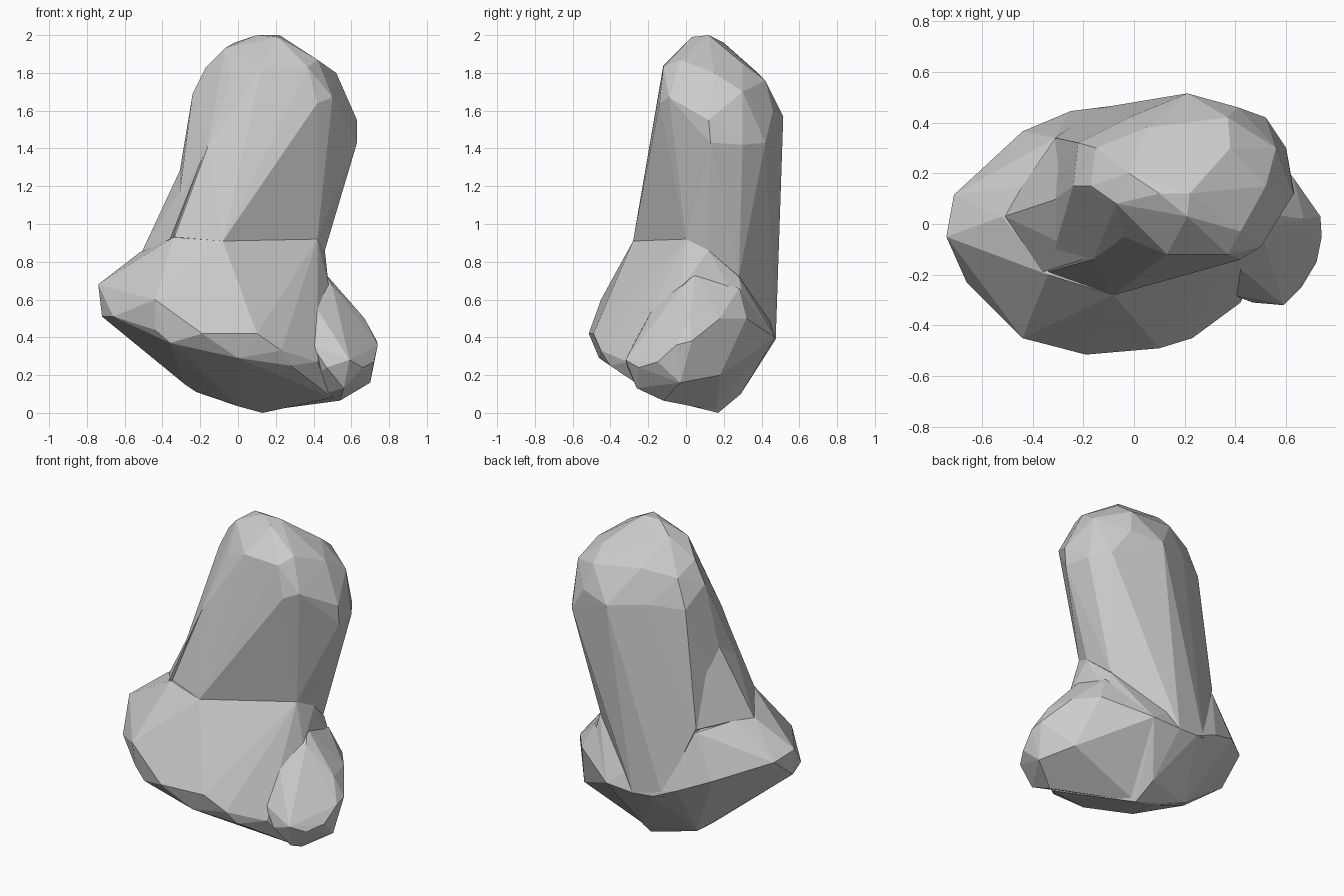
import bpy, bmesh

stone = bpy.data.materials.new("grey stone")
stone.diffuse_color = (0.6, 0.6, 0.6, 1)


def hull(name, points):
    """Faceted stone mass wrapped tightly around a few corner points."""
    bm = bmesh.new()
    for p in points:
        bm.verts.new(p)
    res = bmesh.ops.convex_hull(bm, input=bm.verts)
    loose = {g for g in res["geom_interior"] + res["geom_unused"]
             if isinstance(g, bmesh.types.BMVert)}
    bmesh.ops.delete(bm, geom=list(loose), context='VERTS')
    bmesh.ops.recalc_face_normals(bm, faces=bm.faces)
    me = bpy.data.meshes.new(name)
    bm.to_mesh(me)
    bm.free()
    me.materials.append(stone)
    ob = bpy.data.objects.new(name, me)
    bpy.context.collection.objects.link(ob)
    return ob


# Tall leaning column, running down the back into the foot
column = hull("rock_column", [
    (0.10, 0.12, 2.0), (0.21, 0.03, 1.99), (0.22, 0.12, 2.0), (-0.02, 0.2, 1.96),
    (-0.07, 0.08, 1.93), (-0.17, 0.15, 1.83), (-0.04, -0.05, 1.76), (-0.15, 0.3, 1.76),
    (0.13, -0.12, 1.84), (0.37, -0.12, 1.83), (0.42, -0.03, 1.87), (0.38, 0.3, 1.85),
    (0.37, 0.42, 1.76), (0.05, 0.38, 1.80), (0.52, 0.15, 1.8), (0.56, 0.3, 1.70),
    (0.50, -0.09, 1.67), (0.42, -0.14, 1.64), (0.63, 0.12, 1.55), (0.63, 0.13, 1.43),
    (0.60, 0.30, 1.42), (0.52, 0.42, 1.43), (0.41, 0.46, 1.6), (0.21, 0.515, 1.57),
    (-0.02, 0.42, 1.6), (-0.24, 0.15, 1.69), (-0.22, 0.32, 1.58), (-0.16, -0.14, 1.41),
    (-0.30, 0.10, 1.30), (-0.08, -0.28, 0.91), (-0.34, -0.19, 0.92), (-0.38, 0.05, 0.85),
    (-0.31, 0.34, 0.85), (0.42, 0.0, 0.92), (0.46, 0.12, 0.86), (0.41, 0.28, 0.72),
    (0.05, 0.475, 0.39), (-0.15, 0.455, 0.41), (-0.1, -0.2, 0.5),
])

# Broad tilted foot with the wing on the left
foot = hull("rock_foot", [
    (-0.08, -0.28, 0.91), (-0.34, -0.2, 0.93), (-0.52, 0.03, 0.85), (-0.44, 0.15, 0.86),
    (-0.31, 0.34, 0.82), (0.42, 0.0, 0.92), (0.46, 0.12, 0.86), (0.42, 0.28, 0.72),
    (-0.74, -0.05, 0.68), (-0.71, 0.115, 0.65), (-0.72, -0.06, 0.51), (-0.66, -0.23, 0.51),
    (-0.44, -0.45, 0.60), (-0.44, -0.42, 0.44), (-0.19, -0.515, 0.42), (-0.36, -0.44, 0.37),
    (0.10, -0.49, 0.42), (0.0, -0.46, 0.29), (0.23, -0.45, 0.33), (0.28, -0.4, 0.25),
    (0.42, -0.31, 0.27), (0.48, -0.02, 0.67), (0.46, 0.32, 0.5), (0.24, 0.47, 0.40),
    (0.05, 0.475, 0.39), (-0.09, 0.465, 0.40), (-0.25, 0.445, 0.47), (-0.44, 0.365, 0.55),
    (-0.28, 0.12, 0.15), (-0.22, 0.2, 0.11), (0.0, 0.15, 0.035), (0.13, 0.17, 0.0),
    (0.1, 0.29, 0.1), (0.5, -0.15, 0.08),
])

# Shoulder sweeping from the column down to the wing
shoulder = hull("rock_shoulder", [
    (-0.30, 0.10, 1.30), (-0.51, 0.03, 0.85), (-0.44, 0.15, 0.86), (-0.31, 0.34, 0.84),
    (-0.36, -0.19, 0.92), (-0.17, -0.13, 1.40), (-0.1, 0.2, 1.3), (-0.1, 0.1, 0.7),
    (-0.25, 0.25, 1.25),
])

# Knobbly lobe on the right
lobe = hull("rock_lobe", [
    (0.46, 0.05, 0.74), (0.50, -0.02, 0.67), (0.45, 0.28, 0.66), (0.56, 0.0, 0.60),
    (0.67, 0.02, 0.50), (0.63, 0.18, 0.50), (0.52, 0.32, 0.50), (0.735, 0.03, 0.38),
    (0.74, -0.05, 0.36), (0.72, -0.15, 0.27), (0.70, -0.03, 0.16), (0.60, 0.18, 0.20),
    (0.66, -0.25, 0.24), (0.59, -0.32, 0.28), (0.47, -0.31, 0.24), (0.52, -0.26, 0.38),
    (0.56, -0.26, 0.13), (0.54, -0.12, 0.065), (0.13, 0.16, 0.01), (0.24, 0.47, 0.40),
    (0.39, -0.28, 0.36), (0.40, -0.16, 0.58), (0.3, 0.1, 0.6),
])

# Fuse the masses into one stone
for part in (foot, shoulder, lobe):
    mod = column.modifiers.new("fuse " + part.name, 'BOOLEAN')
    mod.operation = 'UNION'
    mod.solver = 'EXACT'
    mod.object = part
bpy.context.view_layer.objects.active = column
column.select_set(True)
for mod in list(column.modifiers):
    bpy.ops.object.modifier_apply(modifier=mod.name)
for part in (foot, shoulder, lobe):
    bpy.data.objects.remove(part)
column.name = "standing_rock"
